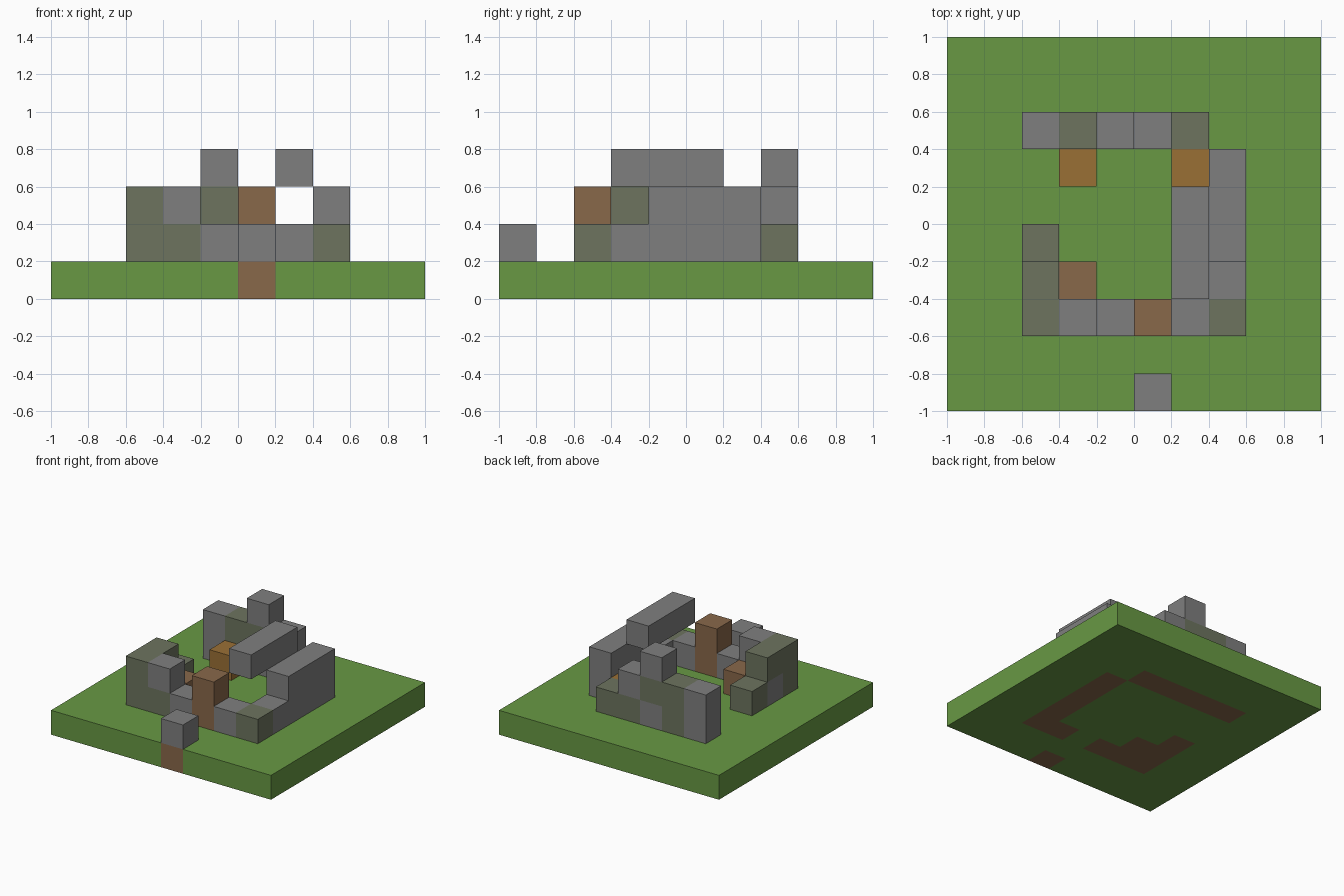
import bpy
import bmesh
from mathutils import Vector

CELL = 0.2

cube = bpy.data.objects.get("Cube")
if cube:
    bpy.data.objects.remove(cube)


def linear(c):
    c /= 255
    return c / 12.92 if c <= 0.04045 else ((c + 0.055) / 1.055) ** 2.4


def material(name, r, g, b):
    mat = bpy.data.materials.new(name)
    mat.use_nodes = True
    rgba = (linear(r), linear(g), linear(b), 1)
    mat.diffuse_color = rgba
    bsdf = mat.node_tree.nodes["Principled BSDF"]
    bsdf.inputs["Base Color"].default_value = rgba
    bsdf.inputs["Roughness"].default_value = 1
    return mat


MATERIALS = {
    "grass": material("grass green", 104, 153, 68),
    "soil": material("soil brown", 137, 104, 74),
    "stone": material("stone grey", 127, 127, 127),
    "moss": material("mossy stone", 109, 116, 95),
    "wood": material("warm wood", 154, 112, 53),
}
KINDS = list(MATERIALS)
LETTERS = {"S": "stone", "M": "moss", "B": "soil", "W": "wood"}

cells = {}   # grid position -> (part name, kind)


def stack(part, x, y, column):
    """Pile blocks on the ground, bottom first; a dot leaves a gap."""
    for z, letter in enumerate(column, 1):
        if letter in LETTERS:
            cells[x, y, z] = (part, LETTERS[letter])


# Walls, one column of blocks at a time
for x, column in enumerate(["SS", "MM", "SMS", "MS", "M"], 2):
    stack("back_wall", x, 7, column)
for x, column in zip((2, 3, 4, 6, 7), ["MM", "MS", "S", "S", "M"]):
    stack("front_wall", x, 2, column)
for y, column in enumerate(["S", "SS", "SS", "SS"], 3):
    stack("left_wall", 7, y, column)
for y, column in enumerate(["SM", "M"], 3):
    stack("right_wall", 2, y, column)

# Floating roof beam, outlying block, door and furniture
for y in (3, 4, 5):
    stack("roof_beam", 6, y, "..S")
stack("loose_block", 5, 0, "S")
stack("inner_block", 3, 3, "B")
stack("door", 5, 2, "BB")
stack("right_chest", 3, 6, "W")
stack("left_chest", 6, 6, "W")

# Ground, bare soil wherever a solid block rests on it
for x in range(10):
    for y in range(10):
        part, kind = cells.get((x, y, 1), ("", ""))
        bare = part and part not in ("door", "right_chest", "left_chest")
        cells[x, y, 0] = ("ground", "soil" if bare else "grass")


def build(part):
    """Make one object from the exposed block faces of a part."""
    bm = bmesh.new()
    for pos, (owner, kind) in cells.items():
        if owner != part:
            continue
        for axis in range(3):
            for sign in (-1, 1):
                step = Vector((0, 0, 0))
                step[axis] = sign
                if tuple(int(p + s) for p, s in zip(pos, step)) in cells:
                    continue
                u = Vector((0, 0, 0))
                u[(axis + 1) % 3] = 0.5
                v = step.cross(u)
                mid = Vector(pos) + Vector((-4.5, -4.5, 0.5)) + step / 2
                corners = (mid - u - v, mid + u - v, mid + u + v, mid - u + v)
                face = bm.faces.new([bm.verts.new(c * CELL) for c in corners])
                face.material_index = KINDS.index(kind)
    bmesh.ops.remove_doubles(bm, verts=bm.verts, dist=0.001)
    mesh = bpy.data.meshes.new(part)
    for mat in MATERIALS.values():
        mesh.materials.append(mat)
    bm.to_mesh(mesh)
    bm.free()
    bpy.context.collection.objects.link(bpy.data.objects.new(part, mesh))


for part in sorted({owner for owner, kind in cells.values()}):
    build(part)
